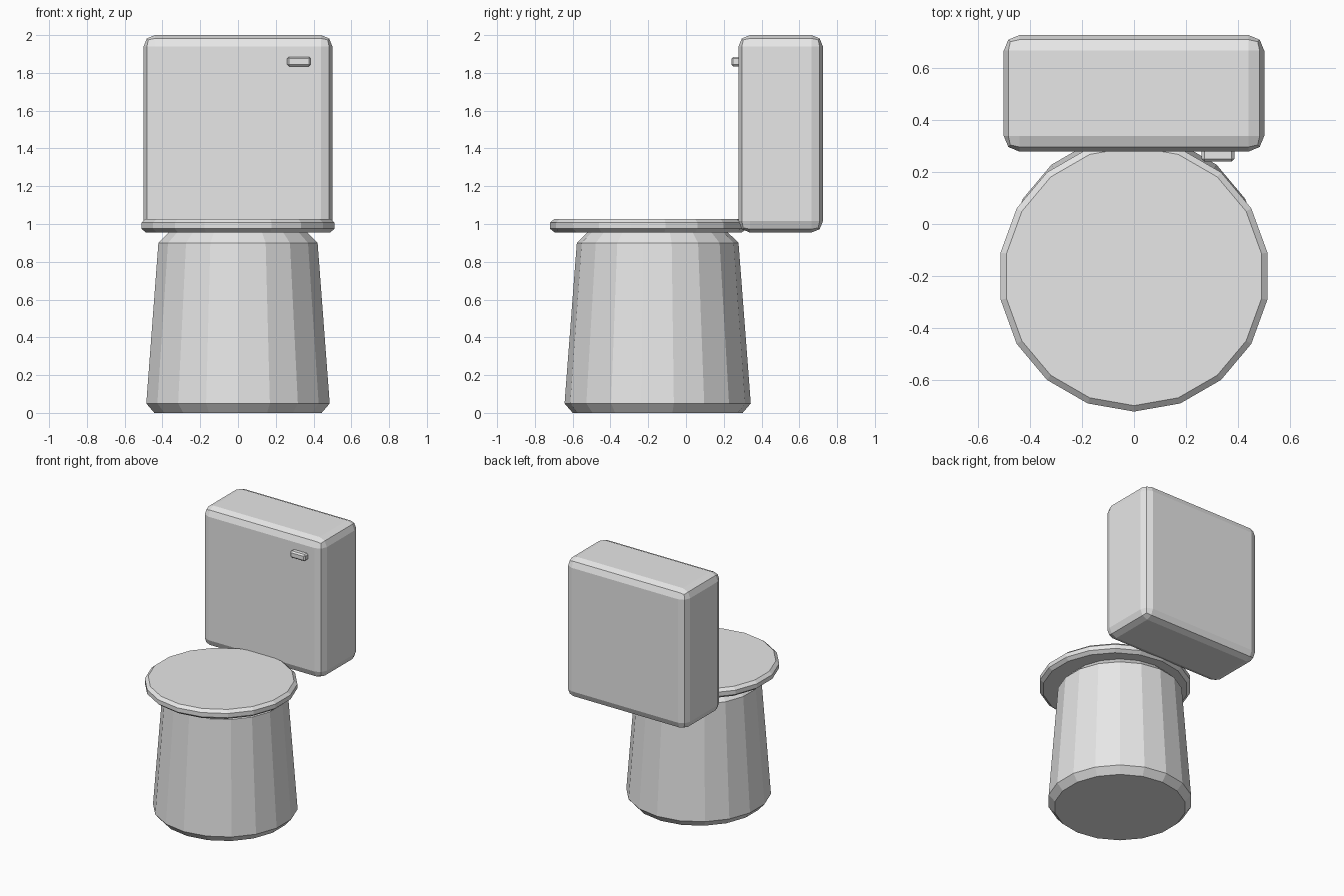
import bpy, bmesh
from math import sin, cos, tau

cube = bpy.data.objects.get("Cube")
if cube:
    bpy.data.objects.remove(cube, do_unlink=True)

# Single porcelain colour
porcelain = bpy.data.materials.new("light_grey_porcelain")
porcelain.use_nodes = True
grey = (0.8, 0.8, 0.8, 1)
porcelain.diffuse_color = grey
porcelain.node_tree.nodes["Principled BSDF"].inputs["Base Color"].default_value = grey


def finish(name, bm):
    bmesh.ops.recalc_face_normals(bm, faces=bm.faces)
    mesh = bpy.data.meshes.new(name)
    bm.to_mesh(mesh)
    bm.free()
    mesh.materials.append(porcelain)
    obj = bpy.data.objects.new(name, mesh)
    bpy.context.collection.objects.link(obj)
    return obj


def turned(name, profile, y, sides=18):
    """Flat-sided solid of revolution from (radius, height) pairs, a corner at the front."""
    bm = bmesh.new()
    rings = [[bm.verts.new((r * sin(tau * i / sides), y - r * cos(tau * i / sides), z))
              for i in range(sides)] for r, z in profile]
    for low, high in zip(rings, rings[1:]):
        for i in range(sides):
            j = (i + 1) % sides
            bm.faces.new((low[i], low[j], high[j], high[i]))
    bm.faces.new(rings[0])
    bm.faces.new(rings[-1])
    return finish(name, bm)


def rounded_box(name, low, high, bevel, segments):
    """Box between two corners with bevelled edges."""
    bm = bmesh.new()
    bmesh.ops.create_cube(bm, size=1)
    for v in bm.verts:
        v.co = [(a + b) / 2 + c * (b - a) for a, b, c in zip(low, high, v.co)]
    bmesh.ops.bevel(bm, geom=bm.edges[:], offset=bevel, offset_type='OFFSET',
                    segments=segments, profile=0.5, affect='EDGES')
    return finish(name, bm)


# Tapered bowl with chamfered foot and rim
turned("bowl", [(0.45, 0), (0.493, 0.05), (0.428, 0.9), (0.37, 0.957)], -0.15)

# Closed seat lid
turned("seat_lid", [(0.495, 0.955), (0.52, 0.975), (0.52, 1.007), (0.497, 1.027)], -0.2)

# Water tank and flush handle
rounded_box("tank", (-0.5, 0.278, 0.955), (0.5, 0.725, 2.0), 0.06, 2)
rounded_box("flush_handle", (0.26, 0.24, 1.835), (0.385, 0.3, 1.885), 0.01, 1)
